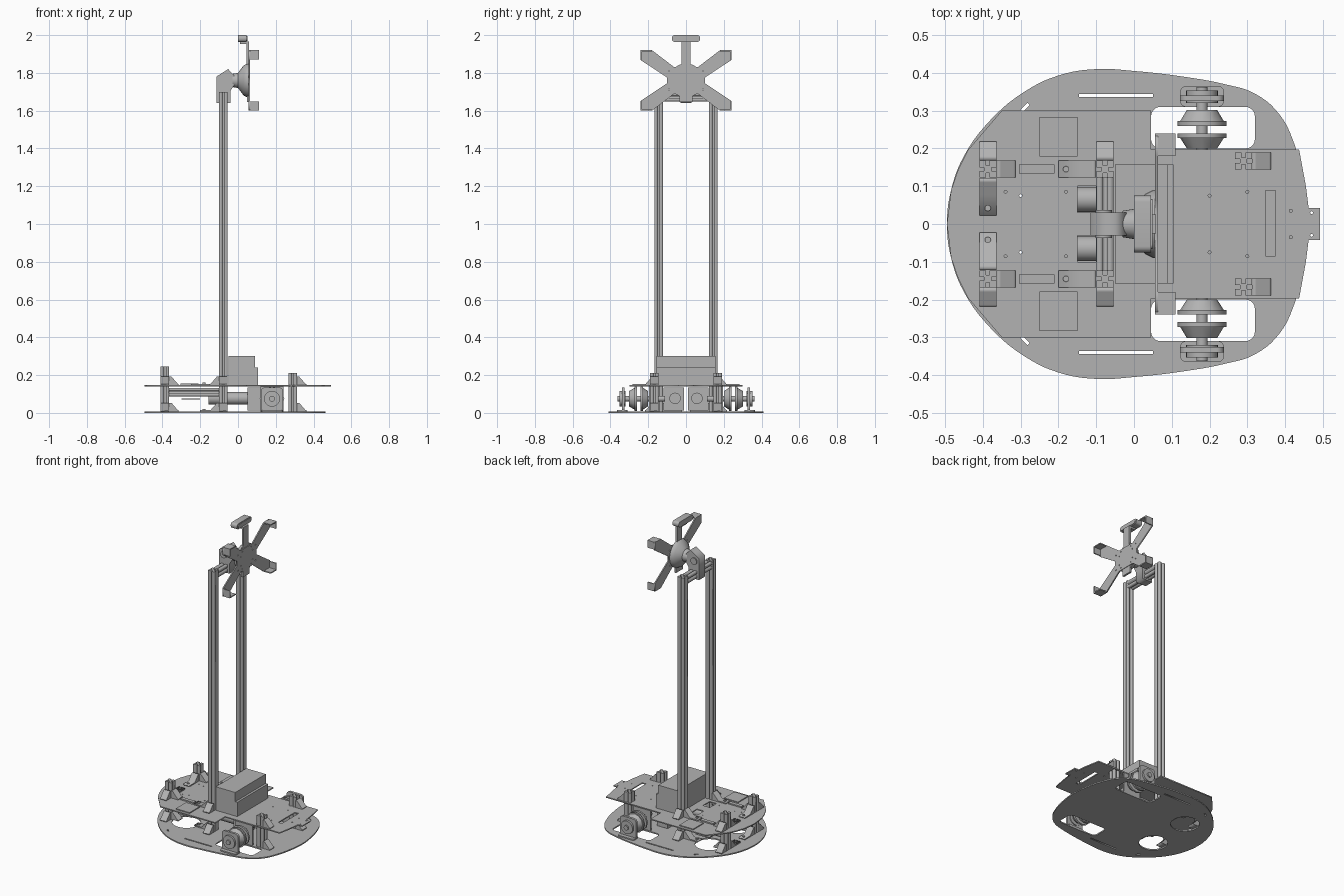
import bpy, bmesh, math
from mathutils import Matrix, Vector

cube = bpy.data.objects.get("Cube")
if cube:
    bpy.data.objects.remove(cube, do_unlink=True)

grey = bpy.data.materials.new("plain grey")
grey.use_nodes = True
grey.diffuse_color = (0.45, 0.45, 0.45, 1)
grey.node_tree.nodes["Principled BSDF"].inputs["Base Color"].default_value = grey.diffuse_color

# Each matrix takes profile (u, v, extrusion) to (x, y, z)
AXES = {
    "z": Matrix.Identity(4),
    "y": Matrix(((1, 0, 0, 0), (0, 0, 1, 0), (0, 1, 0, 0), (0, 0, 0, 1))),
    "x": Matrix(((0, 0, 1, 0), (1, 0, 0, 0), (0, 1, 0, 0), (0, 0, 0, 1))),
}


def finish(name, mesh, matrix, smooth=False):
    bm = bmesh.new()
    bm.from_mesh(mesh)
    bmesh.ops.transform(bm, matrix=matrix, verts=bm.verts)
    bmesh.ops.remove_doubles(bm, verts=bm.verts, dist=1e-5)
    bmesh.ops.recalc_face_normals(bm, faces=bm.faces)
    bm.to_mesh(mesh)
    bm.free()
    mesh.materials.clear()
    mesh.materials.append(grey)
    obj = bpy.data.objects.new(name, mesh)
    bpy.context.collection.objects.link(obj)
    if smooth:
        bpy.ops.object.select_all(action="DESELECT")
        obj.select_set(True)
        bpy.context.view_layer.objects.active = obj
        bpy.ops.object.shade_smooth_by_angle(angle=math.radians(35))
    return obj


def prism(name, loops, axis, lo, hi, place=None, curved=False):
    """Extrude an outline with holes; the first loop may be a smooth curve."""
    curve = bpy.data.curves.new(name, "CURVE")
    curve.dimensions = "2D"
    curve.fill_mode = "BOTH"
    curve.extrude = (hi - lo) / 2
    curve.resolution_u = 5
    for i, pts in enumerate(loops):
        bezier = curved and i == 0
        sp = curve.splines.new("BEZIER" if bezier else "POLY")
        target = sp.bezier_points if bezier else sp.points
        target.add(len(pts) - 1)
        for p, (u, v) in zip(target, pts):
            p.co = (u, v, 0) if bezier else (u, v, 0, 1)
            if bezier:
                p.handle_left_type = p.handle_right_type = "AUTO"
        sp.use_cyclic_u = True
    temp = bpy.data.objects.new(name, curve)
    bpy.context.collection.objects.link(temp)
    bpy.context.view_layer.update()
    mesh = bpy.data.meshes.new_from_object(temp.evaluated_get(bpy.context.evaluated_depsgraph_get()))
    bpy.data.objects.remove(temp, do_unlink=True)
    bpy.data.curves.remove(curve)
    move = Matrix.Translation((0, 0, (lo + hi) / 2))
    return finish(name, mesh, (place or Matrix()) @ AXES[axis] @ move)


def box(name, x, y, z):
    bm = bmesh.new()
    bmesh.ops.create_cube(bm, size=1)
    mesh = bpy.data.meshes.new(name)
    bm.to_mesh(mesh)
    bm.free()
    mid = Vector([sum(r) / 2 for r in (x, y, z)])
    size = Matrix.Diagonal([abs(r[1] - r[0]) for r in (x, y, z)] + [1])
    return finish(name, mesh, Matrix.Translation(mid) @ size)


def lathe(name, profile, centre, axis, steps=28):
    """Turn (offset, radius) pairs around an axis through the centre."""
    bm = bmesh.new()
    verts = [bm.verts.new((r, 0, w)) for w, r in profile]
    edges = [bm.edges.new(pair) for pair in zip(verts, verts[1:])]
    bmesh.ops.spin(bm, geom=verts + edges, cent=(0, 0, 0), axis=(0, 0, 1),
                   angle=math.tau, steps=steps, use_merge=True)
    mesh = bpy.data.meshes.new(name)
    bm.to_mesh(mesh)
    bm.free()
    return finish(name, mesh, Matrix.Translation(centre) @ AXES[axis], True)


def rod(name, centre, axis, lo, hi, r):
    return lathe(name, [(lo, 0), (lo, r), (hi, r), (hi, 0)], centre, axis)


def circle(u, v, r, n=24):
    return [(u + r * math.cos(math.tau * i / n), v + r * math.sin(math.tau * i / n)) for i in range(n)]


def rrect(u0, u1, v0, v1, r=0.0):
    if not r:
        return [(u0, v0), (u1, v0), (u1, v1), (u0, v1)]
    pts = []
    for k, (cu, cv) in enumerate(((u1 - r, v1 - r), (u0 + r, v1 - r), (u0 + r, v0 + r), (u1 - r, v0 + r))):
        for i in range(6):
            a = math.pi / 2 * (k + i / 5)
            pts.append((cu + r * math.cos(a), cv + r * math.sin(a)))
    return pts


def mirrored(half):
    return half + [(u, -v) for u, v in reversed(half) if v > 0]


def rail(name, axis, u, v, lo, hi, h=0.0225):
    """Slotted square extrusion."""
    n, d = 0.005, 0.013
    side = [(-h, -h), (-n, -h), (-n, d - h), (n, d - h), (n, -h)]
    pts = []
    for k in range(4):
        c, s = round(math.cos(k * math.pi / 2)), round(math.sin(k * math.pi / 2))
        pts += [(u + a * c - b * s, v + a * s + b * c) for a, b in side]
    return prism(name, [pts], axis, lo, hi)


def gusset(name, x, y, z, degrees, length=0.05):
    pts = [(0, 0), (length, 0), (length, 0.007), (0.045, 0.007), (0.012, 0.045), (0, 0.045)]
    turn = Matrix.Translation((x, y, z)) @ Matrix.Rotation(math.radians(degrees), 4, "Z")
    prism(name, [pts], "y", -0.0225, 0.0225, turn)
    bolt = turn @ Vector((length - 0.02, 0, 0.007))
    rod(name + "_bolt", bolt, "z", 0, 0.006, 0.008)


# Lower deck with wheel openings, round openings and slots
base = mirrored([(-.495, 0), (-.484, .09), (-.45, .18), (-.38, .275), (-.29, .35), (-.2, .393),
                 (-.1, .41), (0, .405), (.13, .39), (.24, .37), (.32, .345), (.385, .29),
                 (.425, .21), (.453, .1), (.463, 0)])
holes = []
for s in (1, -1):
    holes += [rrect(.045, .32, min(.2 * s, .31 * s), max(.2 * s, .31 * s), .025),
              circle(-.27, .145 * s, .085, 32),
              rrect(-.145, .05, .34 * s - .004, .34 * s + .004),
              [(-.302, .3 * s), (-.296, .294 * s), (-.276, .315 * s), (-.282, .321 * s)]]
prism("lower_deck", [base] + holes, "z", 0, 0.008, curved=True)

# Upper deck with front tab
upper = mirrored([(-.495, 0), (-.484, .09), (-.465, .145), (-.44, .195), (-.35, .3), (.045, .3), (.045, .197),
                  (.437, .197), (.455, .1), (.462, .043), (.492, .043)])
holes = [rrect(.348, .375, -.085, .088)]
for s in (1, -1):
    holes += [rrect(-.15, -.1, min(.03 * s, .1 * s), max(.03 * s, .1 * s))]
    holes += [circle(x, y * s, .004, 8) for x, y in
              ((.2, .075), (.3, .085), (-.18, .085), (-.3, .075), (.47, .03), (.415, .035), (-.34, .085))]
prism("upper_deck", [upper] + holes, "z", 0.14, 0.147)

# Equipment box
box("equipment_box_lower", (-.05, .105), (-.157, .157), (.147, .24))
box("equipment_box_upper", (-.05, .09), (-.157, .157), (.24, .3))

for s, side in ((1, "left"), (-1, "right")):
    out = 90 * s
    # Uprights and masts
    rail(side + "_rear_post", "z", -.387, .145 * s, .008, .245)
    rail(side + "_front_post", "z", .29, .167 * s, .008, .212)
    rail(side + "_mast", "z", -.077, .145 * s, .008, 1.7)
    rail(side + "_chassis_rail", "x", .145 * s, .11, -.364, -.1)
    # Corner brackets
    for z, level in ((.147, "upper"), (.008, "lower")):
        tag = side + "_" + level
        gusset(tag + "_front_bracket", .312, .167 * s, z, 0)
        gusset(tag + "_rear_outer_bracket", -.387, .168 * s, z, out)
        gusset(tag + "_rear_inner_bracket", -.387, .122 * s, z, -out, .1)
        gusset(tag + "_mast_side_bracket", -.077, .168 * s, z, out)
        gusset(tag + "_mast_back_bracket", -.1, .145 * s, z, 180, .1)
        gusset(tag + "_rear_bracket", -.364, .145 * s, z, 0)
    # Circuit plate and rail cover on the upper deck
    box(side + "_circuit_plate", (-.25, -.15), (.178 * s, .283 * s), (.147, .153))
    box(side + "_rail_cover", (-.305, -.21), (.133 * s, .157 * s), (.147, .155))
    box(side + "_under_tray", (-.3, -.2), (.1 * s, .19 * s), (.07, .077))
    # Motor with gearbox
    rod(side + "_motor", (0, .065 * s, .077), "x", -.155, .05, .033)
    box(side + "_gearbox", (.05, .125), (.01 * s, .118 * s), (.012, .135))
    rod(side + "_gearbox_cap", (0, .058 * s, .077), "x", .125, .135, .03)
    # Axle, paired cone hubs and bearing block
    hub = (.18, 0, .075)
    rod(side + "_axle", hub, "y", .11 * s, .362 * s, .015)
    for name, rows in (("inner", ((.2, .04), (.228, .058), (.228, .065), (.24, .065))),
                       ("outer", ((.302, .04), (.272, .058), (.272, .065), (.26, .065)))):
        prof = [(rows[0][0] * s, 0)] + [(w * s, r) for w, r in rows] + [(rows[-1][0] * s, 0)]
        lathe(side + "_" + name + "_hub", prof, hub, "y", 12)
    ends = sorted((.325 * s, .34 * s))
    prism(side + "_bearing_plate", [rrect(.122, .238, .008, .135, .02)], "y", *ends)
    foot = sorted((.31 * s, .365 * s))
    prism(side + "_bearing_foot", [rrect(.122, .238, *foot, .015)], "z", .008, .016)
    rod(side + "_bearing", hub, "y", .32 * s, .353 * s, .042)
    box(side + "_hub_support", (.12, .24), (.185 * s, .195 * s), (.008, .14))

# Crossbar and head mount
rail("mast_crossbar", "y", -.077, 1.672, -.123, .123)
prism("head_bracket", [[(-.115, 1.64), (-.04, 1.64), (-.04, 1.705), (-.02, 1.735), (-.02, 1.785),
                        (-.052, 1.82), (-.115, 1.78)]], "y", -.03, .03)
rod("head_pivot", (-.08, 0, 1.755), "y", -.037, .037, .022)
lathe("head_cone", [(-.03, 0), (-.03, .035), (0, .04), (.03, .08), (.05, .09), (.056, .09), (.056, 0)],
      (0, 0, 1.76), "x")

# Crossed holder plate with folded corner clips
quarter = [(.03, .07), (.062, .07), (.18, .16), (.24, .16), (.24, .108), (.1, .015)]
cross = []
for a, b in ((1, 1), (1, -1), (-1, -1), (-1, 1)):
    run = [(a * u, 1.76 + b * v) for u, v in quarter]
    cross += run if a * b > 0 else run[::-1]
holes = [circle(a * u, 1.76 + b * v, .004, 8) for a in (1, -1) for b in (1, -1)
         for u, v in ((.06, .03), (.045, .055), (.09, .05))]
prism("holder_plate", [cross] + holes, "x", .055, .063)
for a in (1, -1):
    for b in (1, -1):
        edge = 1.76 + .16 * b
        box("holder_clip_side", (.055, .11), (.233 * a, .24 * a), (edge, edge - .048 * b))
        box("holder_clip_end", (.055, .11), (.18 * a, .24 * a), (edge, edge - .007 * b))

# Camera bar on its stalk
box("holder_lower_tab", (.047, .06), (-.035, .035), (1.645, 1.7))
box("camera_stalk", (.045, .058), (-.025, .025), (1.82, 1.966))
box("camera_foot", (.01, .058), (-.025, .025), (1.953, 1.966))
prism("camera_body", [rrect(-.075, .075, 1.964, 2.0, .016)], "x", 0, .045)
prism("camera_face", [rrect(-.066, .066, 1.969, 1.995, .012)], "x", .045, .049)
